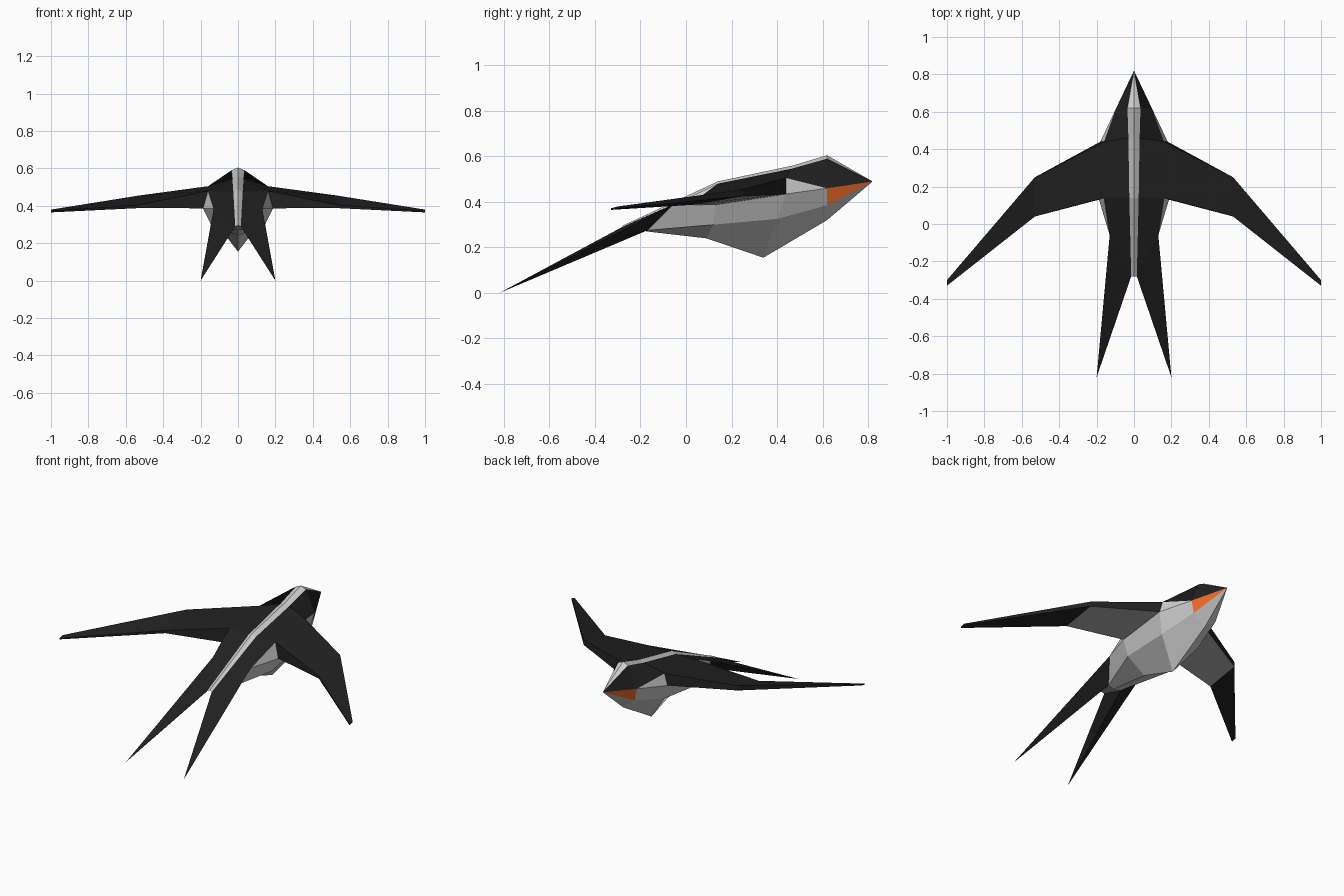
import bpy, bmesh

if "Cube" in bpy.data.objects:
    bpy.data.objects.remove(bpy.data.objects["Cube"])

def material(name, rgb):
    m = bpy.data.materials.new(name)
    m.diffuse_color = (*rgb, 1)
    m.use_nodes = True
    m.node_tree.nodes["Principled BSDF"].inputs["Base Color"].default_value = m.diffuse_color
    return m

BLACK = material("black_feathers", (0.015, 0.015, 0.015))
ORANGE = material("orange_throat", (0.83, 0.14, 0.02))
PALE = material("pale_feathers", (0.72, 0.70, 0.71))
GREY = material("grey_feathers", (0.40, 0.39, 0.39))

# Lengthwise lines of the right half, from beak to rump
beak = (0, .82, .49)
ridge = [beak, (0, .62, .605), (0, .47, .56), (0, .14, .49), (0, -.28, .295)]
edge = [beak, (.035, .62, .59), (.03, .46, .545), (.025, .14, .475), (.015, -.28, .29)]
brow = [beak, (.095, .62, .46), (.16, .44, .505), (.16, .14, .48), (.13, -.06, .385)]
side = [beak, brow[1], (.18, .44, .435), (.187, .13, .387), brow[4]]
low = [beak, (.08, .62, .385), (.13, .40, .325), (.145, .12, .30), (.045, -.17, .275)]
keel = [beak, (0, .62, .32), (0, .34, .155), (0, .09, .24), (0, -.17, .27)]
tail_tip = (.2, -.82, 0)

# Wing sections: front top, front bottom, rear bottom, rear top
root = [brow[2], side[2], side[3], brow[3]]
elbow = [(.53, .25, .455), (.53, .25, .425), (.53, .04, .388), (.53, .04, .405)]
tip = [(1, -.30, .380), (1, -.30, .372), (1, -.33, .365), (1, -.33, .372)]

def strip(a, b):
    """Panels between two lines of points."""
    return [(a[i], b[i], b[i + 1], a[i + 1]) for i in range(len(a) - 1)]

def ring(a, b):
    return strip(a + a[:1], b + b[:1])

inner, outer = ring(root, elbow), ring(elbow, tip)
parts = [
    ("back_stripe", PALE, strip(ridge, edge)),
    ("head_and_back", BLACK, strip(edge, brow)),
    ("throat_patch", ORANGE, [(beak, side[1], low[1])]),
    ("flanks", PALE, strip(side[1:], low[1:]) + [(brow[1], brow[2], side[2]),
                                                 (brow[3], brow[4], side[3])]),
    ("belly", PALE, strip(low, keel)),
    ("rump", GREY, [(low[4], keel[4], ridge[4], edge[4])]),
    ("forked_tail", BLACK, [(edge[4], tail_tip, brow[4]), (brow[4], tail_tip, low[4]),
                            (low[4], tail_tip, edge[4])]),
    ("wings", BLACK, [inner[0], inner[2], inner[3]] + outer + [tuple(tip)]),
    ("wing_linings", GREY, [inner[1]]),
]
# The rump side closes the gap between belly and tail root: shared edge only,
# so the tail's inner underside is left open where the rump meets it.

# Assemble a mirrored skin so that all normals agree
skin = bmesh.new()
cache = {}

def vert(p):
    if p not in cache:
        cache[p] = skin.verts.new(p)
    return cache[p]

owner = {}
for name, mat, faces in parts:
    owner[name] = []
    for sign in (1, -1):
        for f in faces:
            pts = list(dict.fromkeys((sign * x if x else 0, y, z) for x, y, z in f))
            if len(pts) > 2:
                owner[name].append(skin.faces.new([vert(p) for p in pts]))
bmesh.ops.recalc_face_normals(skin, faces=skin.faces[:])

# Split the skin into its named parts
for name, mat, _ in parts:
    part = bmesh.new()
    made = {}
    for f in owner[name]:
        for v in f.verts:
            if v not in made:
                made[v] = part.verts.new(v.co)
        part.faces.new([made[v] for v in f.verts])
    mesh = bpy.data.meshes.new(name)
    part.to_mesh(mesh)
    part.free()
    mesh.materials.append(mat)
    bpy.context.collection.objects.link(bpy.data.objects.new(name, mesh))
skin.free()
